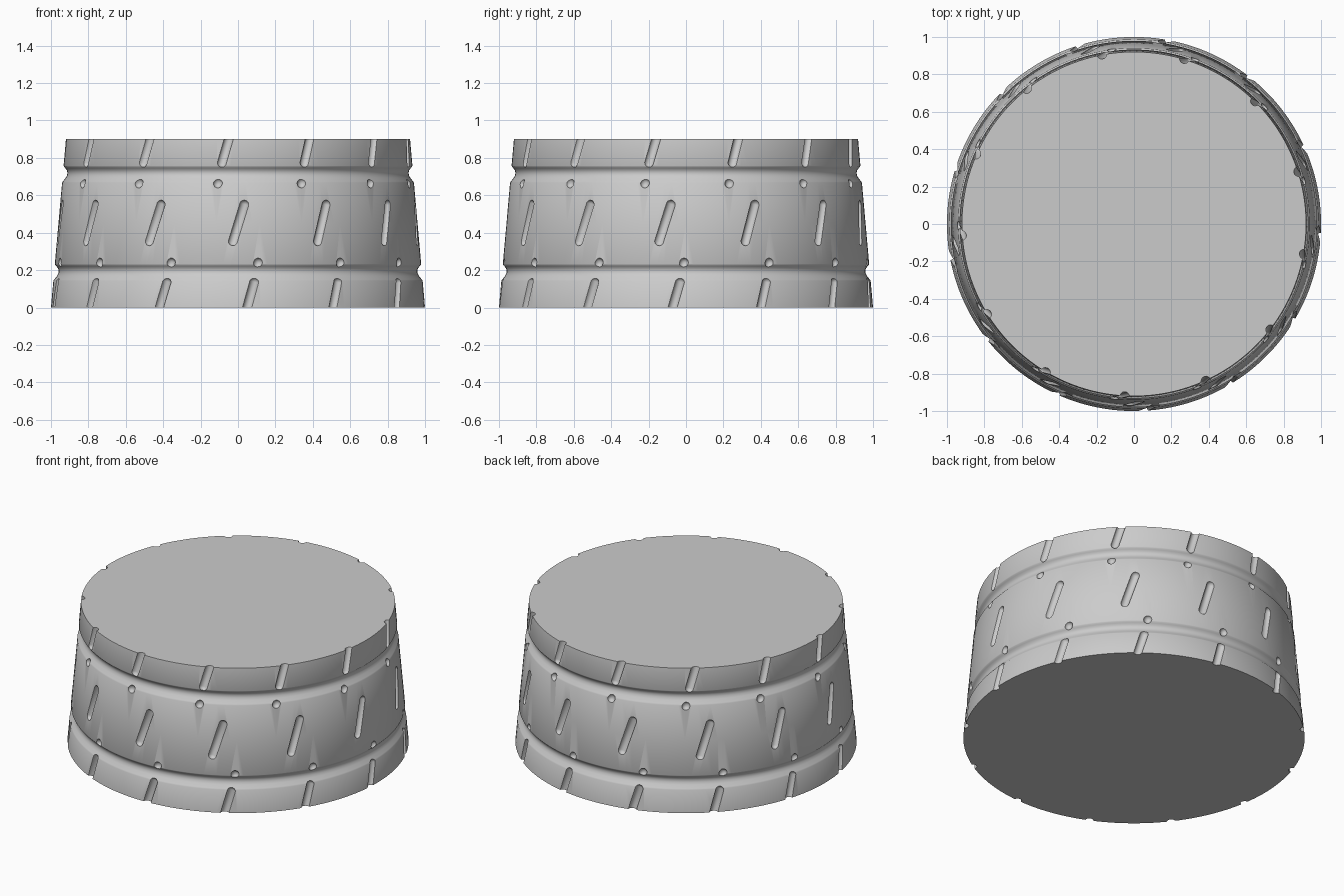
import bpy, bmesh
from math import sin, cos, tau, radians
from mathutils import Vector, Matrix

cube = bpy.data.objects.get("Cube")
if cube:
    bpy.data.objects.remove(cube, do_unlink=True)

SEGMENTS, REPEATS = 156, 13
HEIGHT = 0.9


def wall(z):
    """Radius of the tapered wall."""
    return 1.0 - 0.08 * z / HEIGHT


def new_object(name, bm):
    mesh = bpy.data.meshes.new(name)
    bm.to_mesh(mesh)
    bm.free()
    obj = bpy.data.objects.new(name, mesh)
    bpy.context.collection.objects.link(obj)
    return obj


def groove(z):
    """Profile of a rounded groove, (height, depth) from below upwards."""
    steps = ((-.047, 0), (-.04, .004), (-.022, .017), (-.008, .023), (.006, .024),
             (.02, .019), (.03, .01), (.037, .003), (.043, 0))
    return [(wall(z + dz) - d, z + dz) for dz, d in steps]


# Drum body: tapered profile with two grooves, spun around z
profile = [(wall(0), 0), *groove(0.19), (wall(0.45), 0.45), *groove(0.715), (wall(HEIGHT), HEIGHT)]
bm = bmesh.new()
rings = [[bm.verts.new((r * cos(tau * i / SEGMENTS), r * sin(tau * i / SEGMENTS), z))
          for i in range(SEGMENTS)] for r, z in profile]
for low, high in zip(rings, rings[1:]):
    for i in range(SEGMENTS):
        j = (i + 1) % SEGMENTS
        bm.faces.new((low[i], low[j], high[j], high[i]))
bm.faces.new(rings[0][::-1])
bm.faces.new(rings[-1])
body = new_object("drum_body", bm)

grey = bpy.data.materials.new("light_grey")
grey.use_nodes = True
colour = (0.6, 0.6, 0.6, 1)
grey.diffuse_color = colour
grey.node_tree.nodes["Principled BSDF"].inputs["Base Color"].default_value = colour
body.data.materials.append(grey)


# Cutter: slanted capsules and round dimples repeated around the wall
def capsule(bm, start, end, radius, turn):
    """Rounded rod lying on the wall between two (angle, height) points."""
    a, b = [Vector(((wall(z) + .003) * sin(radians(t)), -(wall(z) + .003) * cos(radians(t)), z))
            for t, z in (start, end)]
    axis = b - a
    verts = bmesh.ops.create_uvsphere(bm, u_segments=16, v_segments=9, radius=radius)["verts"]
    for v in verts:
        v.co.z += axis.length / 2 * (1 if v.co.z > 0 else -1)
    place = Matrix.Translation((a + b) / 2) @ axis.to_track_quat("Z", "Y").to_matrix().to_4x4()
    bmesh.ops.transform(bm, matrix=Matrix.Rotation(turn, 4, "Z") @ place, verts=verts)


marks = (
    ((2.0, -0.05), (5.0, 0.135), .025),    # lower slots
    ((6.2, 0.237), (6.3, 0.241), .024),    # lower dimples
    ((-1.6, 0.355), (2.0, 0.55), .025),    # middle slots
    ((-6.6, 0.663), (-6.5, 0.667), .024),  # upper dimples
    ((-5.3, 0.775), (-2.2, 0.95), .025),   # upper slots
)
bm = bmesh.new()
for k in range(REPEATS):
    for start, end, radius in marks:
        capsule(bm, start, end, radius, tau * k / REPEATS)
cutter = new_object("tread_cutter", bm)
cutter.data.materials.append(grey)
cutter.hide_render = True

cut = body.modifiers.new("tread_cuts", "BOOLEAN")
cut.operation = "DIFFERENCE"
cut.solver = "EXACT"
cut.object = cutter
bpy.context.view_layer.objects.active = body
cutter.select_set(False)
body.select_set(True)
bpy.ops.object.modifier_apply(modifier=cut.name)
bpy.data.objects.remove(cutter, do_unlink=True)
bpy.ops.object.shade_smooth_by_angle(angle=radians(30))
